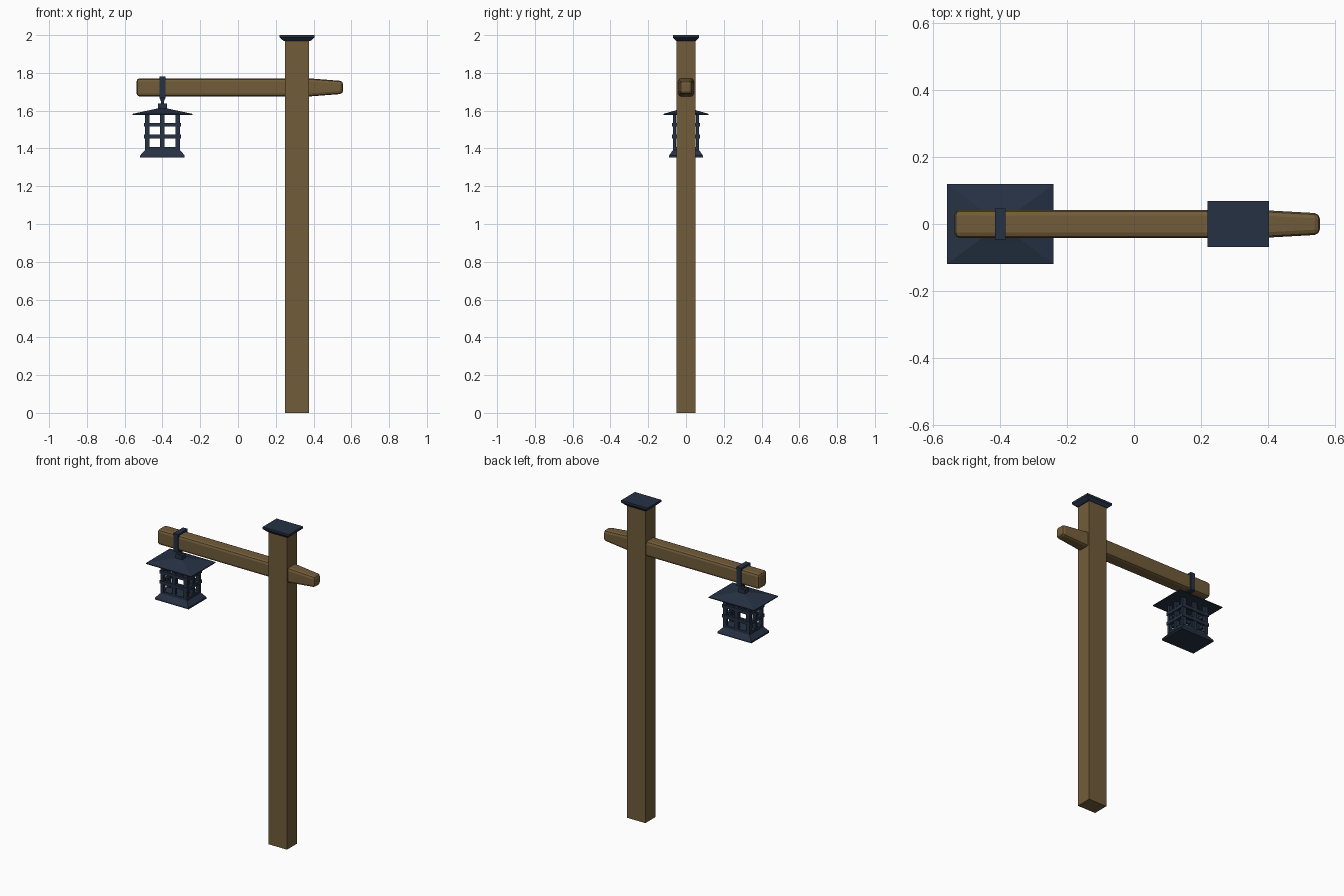
import bpy, bmesh

if "Cube" in bpy.data.objects:
    bpy.data.objects.remove(bpy.data.objects["Cube"])


def material(name, rgb):
    m = bpy.data.materials.new(name)
    m.diffuse_color = (*rgb, 1)
    m.use_nodes = True
    m.node_tree.nodes["Principled BSDF"].inputs["Base Color"].default_value = m.diffuse_color
    return m


WOOD = material("brown wood", (0.168, 0.108, 0.042))
IRON = material("dark blue iron", (0.019, 0.031, 0.057))


def finish(name, bm, mat):
    bmesh.ops.recalc_face_normals(bm, faces=bm.faces)
    mesh = bpy.data.meshes.new(name)
    bm.to_mesh(mesh)
    bm.free()
    mesh.materials.append(mat)
    ob = bpy.data.objects.new(name, mesh)
    bpy.context.collection.objects.link(ob)
    return ob


def loft(name, rings, mat):
    """Join a series of four-cornered rings and close both ends."""
    bm = bmesh.new()
    loops = [[bm.verts.new(c) for c in r] for r in rings]
    for a, b in zip(loops, loops[1:]):
        for i in range(4):
            bm.faces.new((a[i], a[(i + 1) % 4], b[(i + 1) % 4], b[i]))
    bm.faces.new(loops[0])
    bm.faces.new(loops[-1])
    return finish(name, bm, mat)


SIGNS = ((-1, -1), (1, -1), (1, 1), (-1, 1))


def stack(name, cx, levels, mat, cy=0):
    """Upright block from (z, half width x, half width y) levels."""
    return loft(name, [[(cx + s * hx, cy + t * hy, z) for s, t in SIGNS]
                       for z, hx, hy in levels], mat)


# Post and its cap
PX = 0.3125
stack("post", PX, [(0, 0.064, 0.05), (1.98, 0.064, 0.05)], WOOD)
stack("post_cap", PX, [(1.968, 0.07, 0.052), (1.987, 0.092, 0.069),
                       (2.0, 0.092, 0.069)], IRON)

# Cross beam with a tapered right end and worn edges
beam = loft("cross_beam", [[(x, s * hy, 1.723 + t * hz) for s, t in SIGNS]
                           for x, hy, hz in ((-0.537, 0.042, 0.048),
                                             (0.376, 0.042, 0.048),
                                             (0.556, 0.032, 0.034))], WOOD)
bev = beam.modifiers.new("worn_edges", "BEVEL")
bev.width = 0.016
bev.segments = 2
bev.limit_method = "ANGLE"

# Hanger: strap round the beam, hook and mounting block
LX = -0.4
stack("strap", LX, [(1.667, 0.016, 0.047), (1.782, 0.016, 0.047)], IRON)
stack("hook", LX, [(1.63, 0.008, 0.006), (1.65, 0.008, 0.006),
                   (1.668, 0.016, 0.012)], IRON)
stack("mounting_block", LX, [(1.6, 0.023, 0.018), (1.638, 0.023, 0.018)], IRON)

# Lantern roof and flared base
stack("lantern_roof", LX, [(1.578, 0.159, 0.12), (1.583, 0.159, 0.12),
                           (1.602, 0.07, 0.053), (1.612, 0.025, 0.019)], IRON)
stack("lantern_base", LX, [(1.353, 0.118, 0.089), (1.363, 0.118, 0.089),
                           (1.392, 0.092, 0.069), (1.408, 0.092, 0.069)], IRON)

# Lantern cage: uprights at the corners and the middle of each side
for i in (-1, 0, 1):
    for j in (-1, 0, 1):
        if i or j:
            stack("cage_upright", LX + i * 0.081,
                  [(1.4, 0.012, 0.009), (1.58, 0.012, 0.009)], IRON, j * 0.061)

# Lantern cage: two levels of cross bars on all four sides
for z in (1.463, 1.526):
    for s in (-1, 1):
        stack("cage_bar_long", LX, [(z - 0.01, 0.096, 0.008),
                                    (z + 0.01, 0.096, 0.008)], IRON, s * 0.065)
        stack("cage_bar_short", LX + s * 0.087, [(z - 0.01, 0.01, 0.072),
                                                 (z + 0.01, 0.01, 0.072)], IRON)
